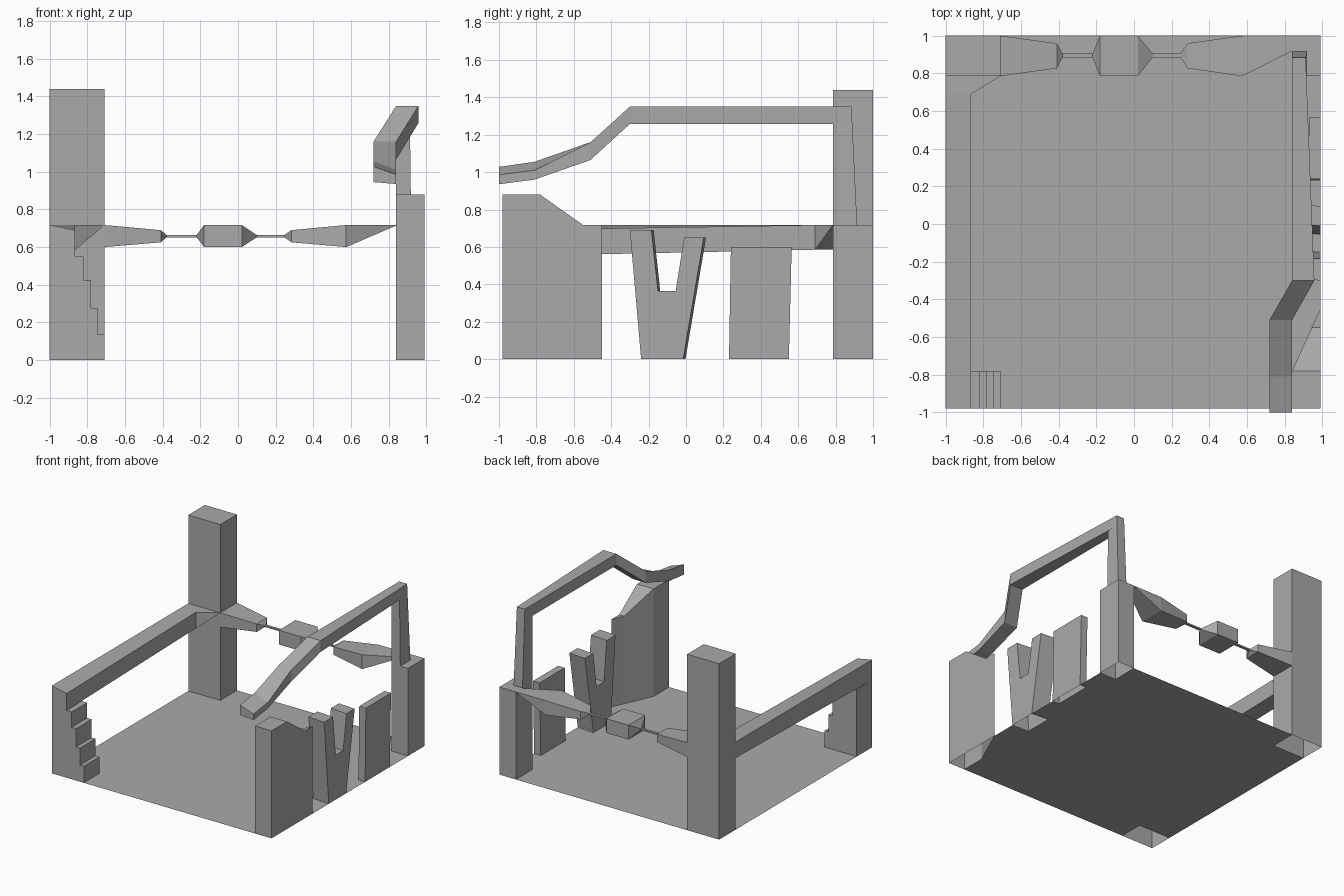
import bpy, bmesh

cube = bpy.data.objects.get("Cube")
if cube:
    bpy.data.objects.remove(cube, do_unlink=True)

stone = bpy.data.materials.new("plain grey")
stone.use_nodes = True
GREY = (0.4, 0.4, 0.4, 1)
stone.diffuse_color = GREY
stone.node_tree.nodes["Principled BSDF"].inputs["Base Color"].default_value = GREY


def finish(name, bm):
    bmesh.ops.remove_doubles(bm, verts=bm.verts, dist=0.0005)
    bmesh.ops.recalc_face_normals(bm, faces=bm.faces)
    me = bpy.data.meshes.new(name)
    bm.to_mesh(me)
    bm.free()
    me.materials.append(stone)
    ob = bpy.data.objects.new(name, me)
    bpy.context.collection.objects.link(ob)


def loft(name, rings, cap_split=None):
    """Skin matching rings and cap the ends; parts resting on the ground stay open below."""
    bm = bmesh.new()
    rows = [[bm.verts.new(p) for p in ring] for ring in rings]
    n = len(rows[0])
    for a, b in zip(rows, rows[1:]):
        for i in range(n):
            j = (i + 1) % n
            bm.faces.new((a[i], a[j], b[j], b[i]))
    bm.faces.new(rows[0])
    for part in cap_split or [range(n)]:
        bm.faces.new([rows[-1][i] for i in part])
    grounded = [f for f in bm.faces if all(v.co.z < 0.001 for v in f.verts)]
    bmesh.ops.delete(bm, geom=grounded, context='FACES')
    finish(name, bm)


def rect_x(x, y0, y1, z0, z1):
    return [(x, y0, z0), (x, y1, z0), (x, y1, z1), (x, y0, z1)]


def rect_z(z, x0, x1, y0, y1):
    return [(x0, y0, z), (x1, y0, z), (x1, y1, z), (x0, y1, z)]


L, R = -1.0, 0.99          # outer sides
F, B = -0.98, 1.0          # front and back
PL, PR = -0.71, 0.84       # inner faces of the posts
PF, PB = -0.78, 0.785
TOP = 0.717

# Floor, cut away under the uprights
bm = bmesh.new()
outline = [(PL, F), (PR, F), (PR, PF), (R, -0.45),
           (R, -0.24), (PR, -0.23), (PR, 0.0), (R, -0.01),
           (R, 0.23), (0.93, 0.23), (0.93, 0.55), (R, 0.55),
           (R, PB), (PR, PB), (PR, B), (PL, B), (PL, PB), (L, PB),
           (L, PF), (PL, PF)]
bm.faces.new([bm.verts.new((x, y, 0)) for x, y in outline])
finish("floor", bm)

# Back posts
loft("tall_post", [rect_z(z, L, PL, PB, B) for z in (0, 1.44)])
loft("short_post", [rect_z(z, PR, R, PB, B) for z in (0, TOP)])

# Stepped front post
steps = [(PL, 0.135), (-0.745, 0.275), (-0.78, 0.425), (-0.82, 0.55)]
profile = [(L, 0)]
low = 0
for x, z in steps:
    profile += [(x, low), (x, z)]
    low = z
profile.append((L, low))
loft("stepped_post", [[(x, y, z) for x, z in profile] for y in (F, PF)])

# Side beam flaring into the tall post
IN = -0.865
loft("side_beam", [
    [(L, F, 0.55), (IN, F, 0.55), (IN, F, 0.69), (L, F, TOP)],
    [(L, 0.69, 0.585), (IN, 0.69, 0.585), (IN, 0.69, TOP), (L, 0.69, TOP)],
    [(L, PB, 0.585), (PL, PB, TOP - 0.002), (PL, PB, TOP), (L, PB, TOP)]])

# Back beam: pinched between blocks, then tapering to the short post
thin = (0.885, 0.905, 0.652, 0.664)
neck = (0.827, 0.96, 0.625, 0.69)
full = (PB, B, 0.6, TOP)
stations = [(PL, full), (-0.41, neck), (-0.38, thin), (-0.22, thin),
            (-0.18, full), (0.02, full), (0.1, thin), (0.245, thin),
            (0.285, neck), (0.575, full),
            (PR, (0.92, B, TOP - 0.003, TOP))]
loft("back_beam", [rect_x(x, *s) for x, s in stations])

# Front wall with sloping top and slanted inner face
plan = [(PR, F, 0.88), (R, F, 0.88), (R, PF, 0.88), (R, -0.55, TOP),
        (R, -0.45, TOP), (0.945, -0.55, TOP), (PR, PF, 0.88)]
loft("front_wall", [[(x, y, 0) for x, y, z in plan], plan],
     [(0, 1, 2, 6), (2, 3, 5, 6), (3, 4, 5)])

# Forked upright
fork = [(-0.24, 0), (-0.015, 0), (0.095, 0.65), (-0.01, 0.65),
        (-0.055, 0.365), (-0.15, 0.365), (-0.185, 0.69), (-0.3, 0.69)]
loft("forked_upright", [[(x, y + s, z) for y, z in fork]
                        for x, s in ((PR, 0.012), (R, 0))])

# Plain upright panel
panel = [(0.23, 0), (0.55, 0), (0.565, 0.6), (0.24, 0.6)]
loft("panel", [[(x, y, z) for y, z in panel] for x in (0.93, R)])

# Column on the short post
loft("rail_column", [rect_z(TOP, PR, 0.92, PB, 0.915),
                     rect_z(1.35, PR, 0.912, PB, 0.885)])

# Bent handrail: y, x range, bottom left/right, top right/left
rail = [(-1.0, 0.72, 0.84, 0.945, 0.935, 0.985, 1.028),
        (-0.81, 0.72, 0.84, 0.965, 0.96, 1.01, 1.055),
        (-0.51, 0.72, 0.84, 1.065, 1.065, 1.16, 1.16),
        (-0.3, 0.84, 0.958, 1.258, 1.258, 1.35, 1.35),
        (0.885, 0.84, 0.912, 1.258, 1.258, 1.35, 1.35)]
loft("handrail", [[(a, y, p), (b, y, q), (b, y, r), (a, y, s)]
                  for y, a, b, p, q, r, s in rail])
